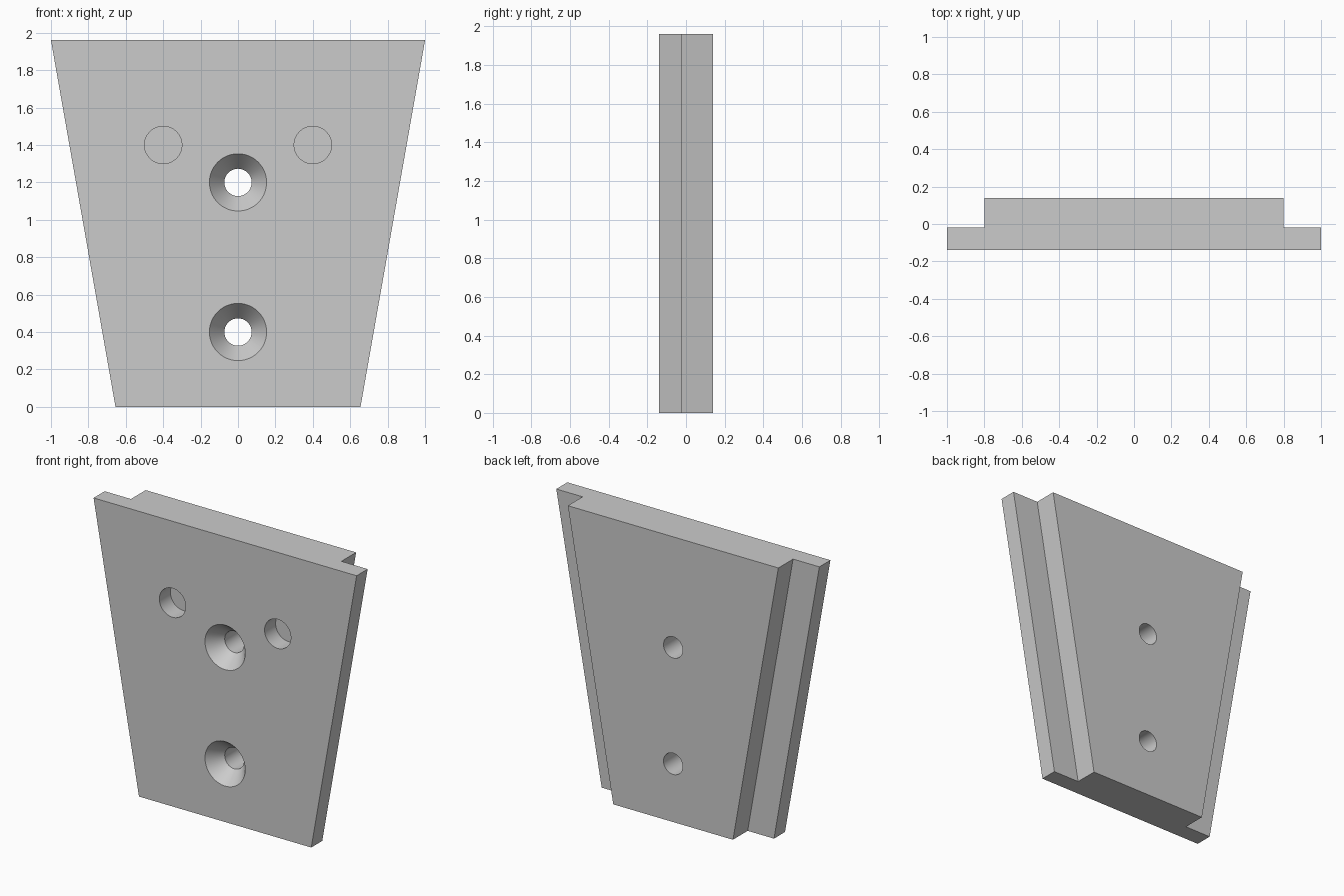
import bpy, bmesh, math

cube = bpy.data.objects.get("Cube")
if cube:
    bpy.data.objects.remove(cube, do_unlink=True)

HEIGHT = 1.96
FRONT, STEP, BACK = -0.14, -0.02, 0.14
TAPER = 0.345   # how much each side narrows towards the bottom
LEDGE = 0.2     # width of the step along each side

grey = bpy.data.materials.new("light grey")
grey.use_nodes = True
colour = (0.6, 0.6, 0.6, 1)
grey.diffuse_color = colour
grey.node_tree.nodes["Principled BSDF"].inputs["Base Color"].default_value = colour


def make_object(name, bm):
    bmesh.ops.recalc_face_normals(bm, faces=bm.faces)
    mesh = bpy.data.meshes.new(name)
    bm.to_mesh(mesh)
    bm.free()
    mesh.materials.append(grey)
    obj = bpy.data.objects.new(name, mesh)
    bpy.context.collection.objects.link(obj)
    return obj


def loft(bm, rings):
    """Skin a list of equal closed rings and cap both ends."""
    loops = [[bm.verts.new(p) for p in ring] for ring in rings]
    for a, b in zip(loops, loops[1:]):
        for i in range(len(a)):
            j = (i + 1) % len(a)
            bm.faces.new((a[i], a[j], b[j], b[i]))
    bm.faces.new(loops[0])
    bm.faces.new(loops[-1])


def stepped_ring(z, half):
    """T-shaped cross-section: wide front plate, narrower raised back."""
    right = [(half, FRONT), (half, STEP), (half - LEDGE, STEP), (half - LEDGE, BACK)]
    outline = right + [(-x, y) for x, y in reversed(right)]
    return [(x, y, z) for x, y in outline]


def drill(bm, x, z, profile, sides=64):
    """Round cutter along y from (radius, y) pairs."""
    angles = [math.tau * i / sides for i in range(sides)]
    loft(bm, [[(x + r * math.cos(a), y, z + r * math.sin(a)) for a in angles]
              for r, y in profile])


# Tapered plate with stepped sides
bm = bmesh.new()
loft(bm, [stepped_ring(0, 1 - TAPER), stepped_ring(HEIGHT, 1)])
plate = make_object("tapered_mounting_plate", bm)

# Countersunk screw holes and blind round pockets
bm = bmesh.new()
for z in (0.4, 1.2):
    drill(bm, 0, z, [(0.169, FRONT - 0.02), (0.073, FRONT + 0.1), (0.073, BACK + 0.05)])
for x in (-0.4, 0.4):
    drill(bm, x, 1.4, [(0.1, FRONT - 0.02), (0.1, FRONT + 0.12)])
cutter = make_object("hole_cutter", bm)
cutter.hide_render = True

mod = plate.modifiers.new("holes", "BOOLEAN")
mod.operation = "DIFFERENCE"
mod.solver = "EXACT"
mod.object = cutter

bpy.ops.object.select_all(action="DESELECT")
bpy.context.view_layer.objects.active = plate
plate.select_set(True)
bpy.ops.object.modifier_apply(modifier=mod.name)
bpy.data.objects.remove(cutter, do_unlink=True)
bpy.ops.object.shade_smooth_by_angle(angle=math.radians(25))
